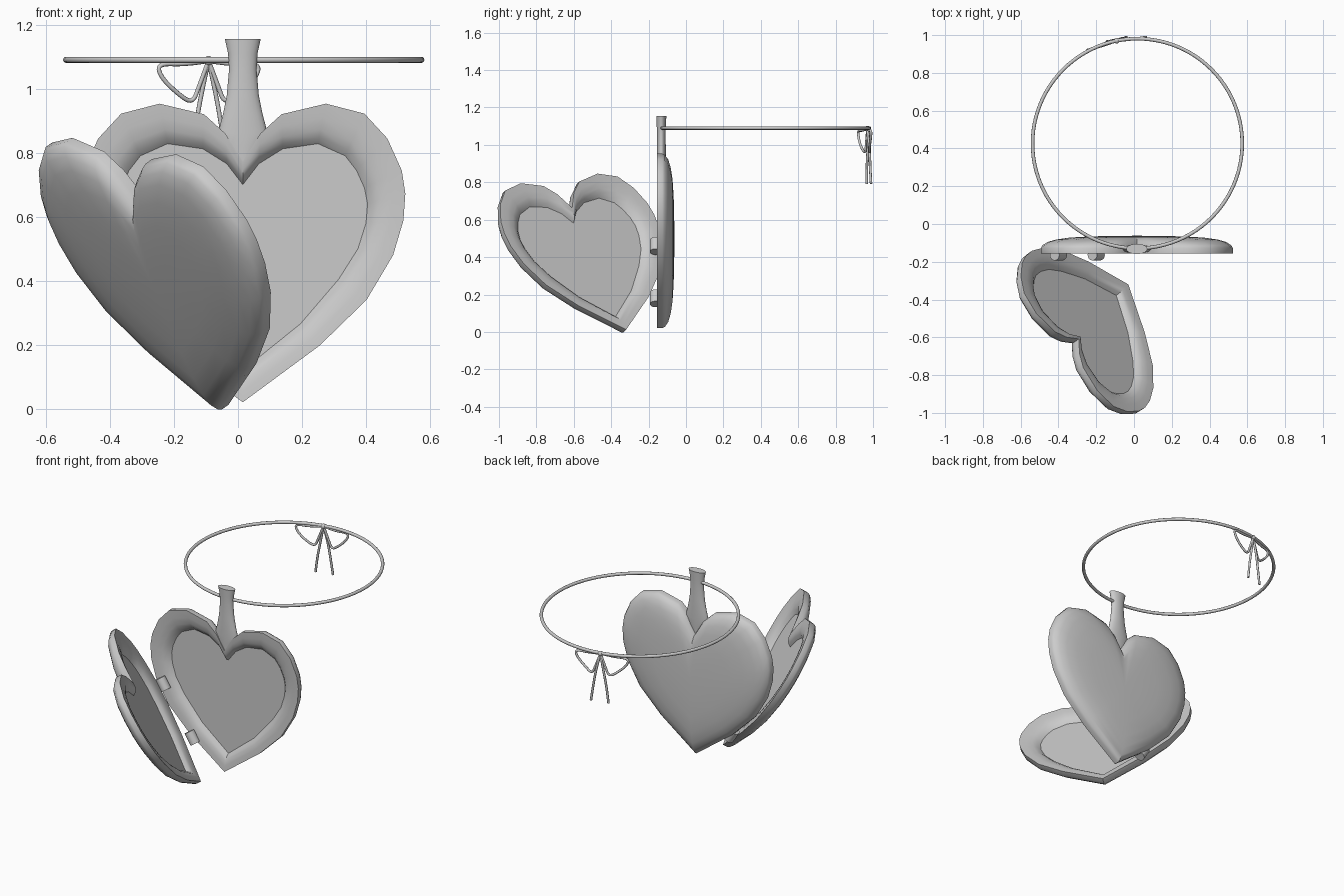
import bpy, bmesh, math
from mathutils import Vector, Matrix

cube = bpy.data.objects.get("Cube")
if cube:
    bpy.data.objects.remove(cube, do_unlink=True)

silver = bpy.data.materials.new("silver_grey")
silver.diffuse_color = (0.6, 0.6, 0.6, 1)
silver.use_nodes = True
silver.node_tree.nodes["Principled BSDF"].inputs["Base Color"].default_value = (0.6, 0.6, 0.6, 1)


def finish(bm, name, matrix=Matrix(), angle=40):
    bmesh.ops.recalc_face_normals(bm, faces=bm.faces)
    mesh = bpy.data.meshes.new(name)
    bm.to_mesh(mesh)
    bm.free()
    obj = bpy.data.objects.new(name, mesh)
    bpy.context.collection.objects.link(obj)
    mesh.materials.append(silver)
    obj.matrix_world = matrix
    bpy.ops.object.select_all(action='DESELECT')
    obj.select_set(True)
    bpy.context.view_layer.objects.active = obj
    bpy.ops.object.shade_smooth_by_angle(angle=math.radians(angle))
    return obj


def loft(bm, rings):
    """Bridge a list of equal rings of points and return their vertices."""
    loops = [[bm.verts.new(p) for p in ring] for ring in rings]
    for a, b in zip(loops, loops[1:]):
        for i in range(len(a)):
            j = (i + 1) % len(a)
            bm.faces.new((a[i], a[j], b[j], b[i]))
    return loops


# Half outlines of the heart, from notch to tip: outer edge and recess edge
OUTER = [(0, .772), (.055, .86), (.121, .92), (.26, .953), (.38, .922), (.452, .844), (.497, .744),
         (.508, .672), (.502, .588), (.47, .48), (.387, .34), (.24, .197), (0, .02)]
INNER = [(0, .70), (.05, .765), (.125, .812), (.235, .828), (.32, .79), (.355, .745), (.38, .69),
         (.39, .64), (.385, .58), (.36, .50), (.30, .405), (.18, .265), (0, .12)]


def full(half):
    pts = half + [(-x, z) for x, z in half[-2:0:-1]]
    return [Vector((x, 0, z - .02)) for x, z in pts]


def heart_shell(name, side, matrix):
    outer, inner = full(OUTER), full(INNER)
    centre = Vector((0, 0, .48))
    rings = []
    # domed back, from the middle out to the side wall
    for scale, depth in [(.25, .092), (.5, .089), (.7, .083), (.84, .073), (.93, .06), (.985, .042), (1, .028)]:
        rings.append([centre.lerp(p, scale) + Vector((0, side * depth, 0)) for p in outer])
    # rounded rim rolling down into the recess
    for t, depth in [(0, 0), (.35, .003), (.65, .01), (.85, .022), (1, .04)]:
        rings.append([p.lerp(q, t) + Vector((0, side * depth, 0)) for p, q in zip(outer, inner)])
    bm = bmesh.new()
    loops = loft(bm, rings)
    bm.faces.new(loops[-1])
    hub = bm.verts.new(centre + Vector((0, side * .093, 0)))
    first = loops[0]
    for i, v in enumerate(first):
        bm.faces.new((v, first[(i + 1) % len(first)], hub))
    return finish(bm, name, matrix)


# Locket body and the opened lid
heart_shell("locket_body", 1, Matrix.Translation((.015, -.155, .02)))
up = Vector((-.345, -.38, .858)).normalized()
across = Vector((.625, -.77, -.12))
across = (across - up * across.dot(up)).normalized()
facing = up.cross(across)
turn = Matrix((across, facing, up)).transposed().to_4x4()
heart_shell("locket_lid", -1, Matrix.Translation((-.03, -.32, .012)) @ turn @ Matrix.Scale(1.01, 4))

# Hinge barrels along the lower edge
hinge_axis = Vector((-.54, 0, .84))
for name, x, z in [("hinge_lower", -.2, .18), ("hinge_upper", -.4, .46)]:
    bm = bmesh.new()
    bmesh.ops.create_cone(bm, cap_ends=True, segments=20, radius1=.03, radius2=.03, depth=.075)
    finish(bm, name, Matrix.Translation((x, -.163, z)) @ hinge_axis.to_track_quat('Z', 'Y').to_matrix().to_4x4())

# Flared oval neck
bm = bmesh.new()
rings = []
for z, rx, ry in [(.77, .02, .02), (.82, .075, .022), (.86, .078, .023), (.92, .062, .024), (.98, .05, .024),
                  (1.06, .043, .023), (1.11, .046, .025), (1.155, .056, .027)]:
    rings.append([(.015 + rx * math.cos(a), -.132 + ry * math.sin(a), z)
                  for a in [k * math.tau / 24 for k in range(24)]])
loops = loft(bm, rings)
bm.faces.new(loops[0])
bm.faces.new(loops[-1])
finish(bm, "neck", angle=45)

# Chain ring
bpy.ops.mesh.primitive_torus_add(location=(.018, .426, 1.09), major_radius=.555, minor_radius=.0095,
                                 major_segments=96, minor_segments=12)
ring = bpy.context.object
ring.name = "chain_ring"
ring.data.materials.append(silver)
bpy.ops.object.shade_smooth_by_angle(angle=math.radians(40))

# Bow tied at the back of the ring
KNOT = Vector((-.092, .97, 1.087))


def cord(name, points, closed=False):
    curve = bpy.data.curves.new(name, 'CURVE')
    curve.dimensions = '3D'
    curve.bevel_depth = .007
    curve.bevel_resolution = 2
    curve.resolution_u = 5
    curve.use_fill_caps = True
    spline = curve.splines.new('NURBS')
    spline.points.add(len(points) - 1)
    for p, (x, y, z) in zip(spline.points, points):
        p.co = (*(KNOT + Vector((x, y + x * .22, z))), 1)
    spline.order_u = 3
    spline.use_endpoint_u = True
    curve.materials.append(silver)
    obj = bpy.data.objects.new(name, curve)
    bpy.context.collection.objects.link(obj)


for label, s in [("right", -1), ("left", 1)]:
    cord("bow_loop_" + label, [(0, 0, 0), (s * .07, -.01, -.012), (s * .16, -.015, -.008), (s * .15, -.015, -.05),
                               (s * .10, -.012, -.10), (s * .05, 0, -.135), (s * .03, 0, -.08), (0, 0, 0)])
    cord("bow_tail_" + label, [(0, 0, 0), (s * .02, .008, -.09), (s * .04, .005, -.2), (s * .052, .008, -.295)])

bm = bmesh.new()
bmesh.ops.create_uvsphere(bm, u_segments=16, v_segments=10, radius=.015)
finish(bm, "bow_knot", Matrix.Translation(KNOT))
